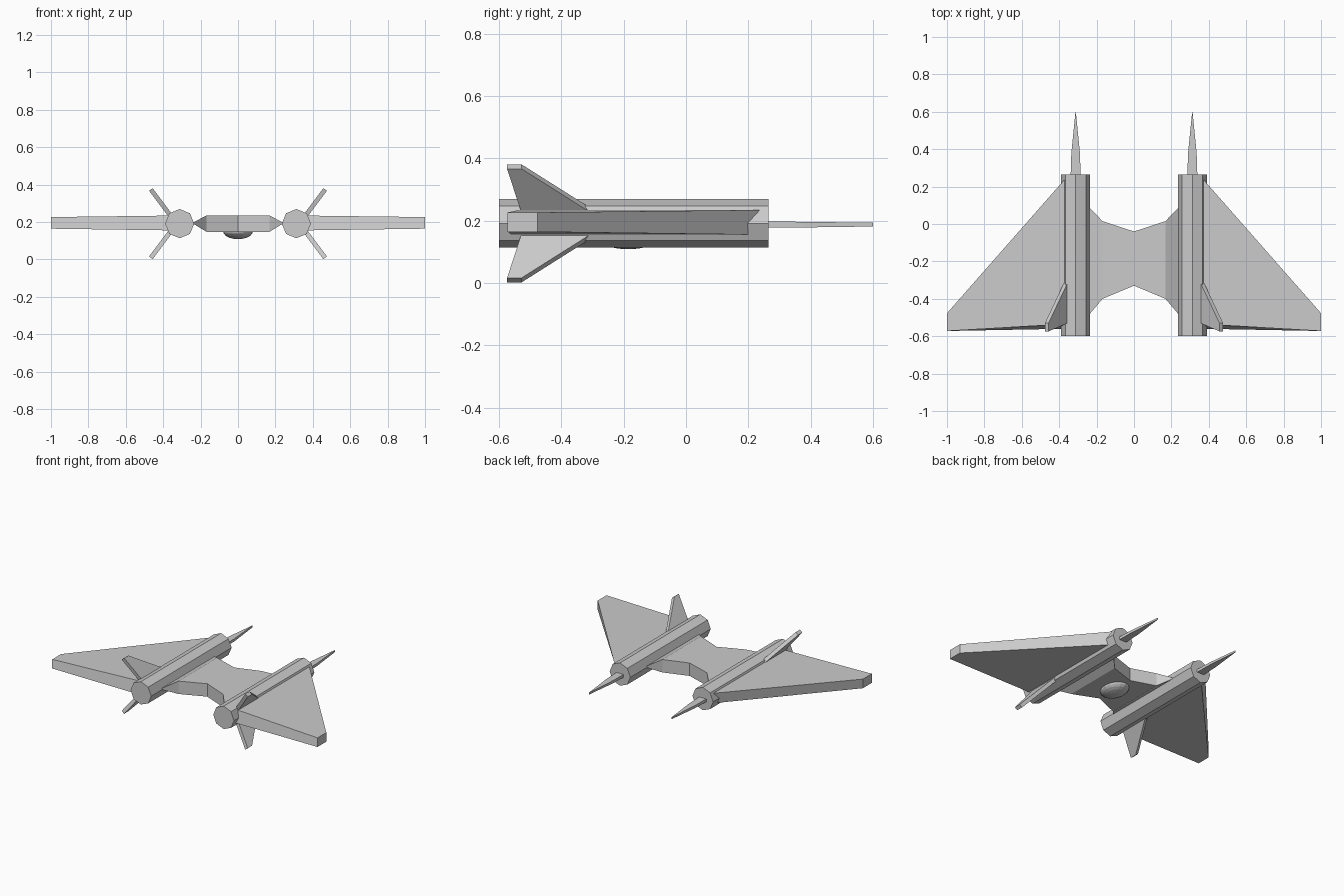
import bpy, bmesh, math
from mathutils import Matrix, Vector

if "Cube" in bpy.data.objects:
    bpy.data.objects.remove(bpy.data.objects["Cube"], do_unlink=True)

MID = 0.191      # height of the symmetry plane
POD_X = 0.312    # sideways offset of the engine pods

grey = bpy.data.materials.new("hull_grey")
grey.use_nodes = True
grey.diffuse_color = (0.6, 0.6, 0.6, 1)
grey.node_tree.nodes["Principled BSDF"].inputs["Base Color"].default_value = (0.6, 0.6, 0.6, 1)


def finish(name, bm, mirror=(False, False)):
    """Turn a bmesh into a named object, mirrored over x and/or the mid plane."""
    bmesh.ops.recalc_face_normals(bm, faces=bm.faces)
    bmesh.ops.translate(bm, verts=bm.verts, vec=(0, 0, -MID))
    mesh = bpy.data.meshes.new(name)
    bm.to_mesh(mesh)
    bm.free()
    mesh.materials.append(grey)
    obj = bpy.data.objects.new(name, mesh)
    obj.location.z = MID
    bpy.context.collection.objects.link(obj)
    if any(mirror):
        mod = obj.modifiers.new("mirror", "MIRROR")
        mod.use_axis = (mirror[0], False, mirror[1])
        mod.use_mirror_merge = False
    return obj


def loft(name, rings, mirror=(False, False)):
    """Skin a row of equal-length rings and cap both ends."""
    bm = bmesh.new()
    rows = [[bm.verts.new(p) for p in ring] for ring in rings]
    n = len(rows[0])
    for a, b in zip(rows, rows[1:]):
        for i in range(n):
            j = (i + 1) % n
            bm.faces.new((a[i], a[j], b[j], b[i]))
    bm.faces.new(rows[0])
    bm.faces.new(rows[-1])
    return finish(name, bm, mirror)


def section(x, y0, y1, z0, z1):
    return [(x, y0, z0), (x, y1, z0), (x, y1, z1), (x, y0, z1)]


# Central body, pinched to an edge where it meets the pods
half = [(0.24, -0.485, 0.09, 0.191, 0.197), (0.168, -0.4, 0.015, 0.147, 0.235)]
loft("central_body",
     [section(-x, *r) for x, *r in half]
     + [section(0, -0.33, -0.04, 0.147, 0.235)]
     + [section(x, *r) for x, *r in reversed(half)])

# Belly dome
bm = bmesh.new()
bmesh.ops.create_uvsphere(bm, u_segments=16, v_segments=10, radius=1,
                          matrix=Matrix.Translation((0, -0.185, 0.15))
                          @ Matrix.Diagonal((0.08, 0.105, 0.042, 1)))
finish("belly_dome", bm)

# Eight-sided engine pods
angles = [k * math.pi / 4 for k in range(8)]
loft("engine_pods",
     [[(POD_X + 0.078 * math.cos(a), y, MID + 0.078 * math.sin(a)) for a in angles]
      for y in (-0.6, 0.265)], (True, False))

# Thin pointed tail spikes
spike = [(0.25, 0.027, 0.01), (0.38, 0.023, 0.009), (0.6, 0.001, 0.006)]
loft("tail_spikes",
     [[(POD_X - w, y, 0.187 - t), (POD_X + w, y, 0.187 - t),
       (POD_X + w, y, 0.187 + t), (POD_X - w, y, 0.187 + t)] for y, w, t in spike],
     (True, False))

# Swept wings, lower root set slightly back
loft("wings",
     [[(0.365, -0.56, 0.155), (0.365, 0.21, 0.155), (0.365, 0.245, 0.234), (0.365, -0.535, 0.234)],
      section(1.0, -0.572, -0.477, 0.164, 0.226)], (True, False))

# Four slanted fins near the front of the pods
along = Vector((0.6, 0, 0.8))
side = Vector((0.8, 0, -0.6)) * 0.012
root = Vector((0.353, 0, 0.223))
outline = [(0, -0.525), (0, -0.29), (0.188, -0.528), (0.188, -0.574)]
loft("fins",
     [[root + along * d + side * s + Vector((0, y, 0)) for d, y in outline] for s in (-1, 1)],
     (True, True))
